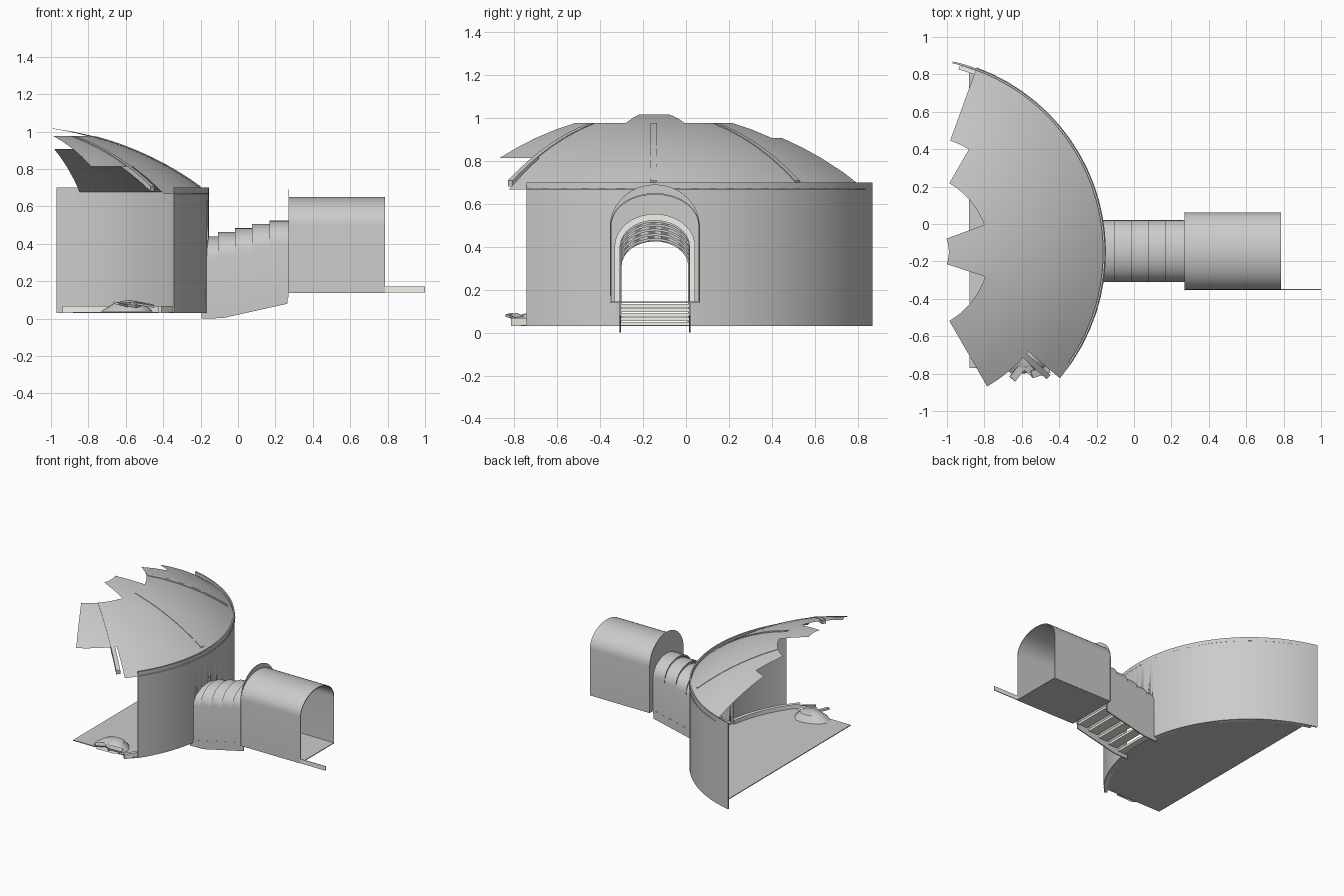
import bpy, bmesh, random
from math import sin, cos, pi, radians, sqrt
from mathutils import Vector

if "Cube" in bpy.data.objects:
    bpy.data.objects.remove(bpy.data.objects["Cube"])

CX, CY, R = -1.2, -0.15, 1.045      # axis and radius of the round hall
YC = -0.145                         # centre line of the passage

cream = bpy.data.materials.new("cream_trim")
cream.diffuse_color = (0.9, 0.9, 0.82, 1)
cream.use_nodes = True
cream.node_tree.nodes["Principled BSDF"].inputs["Base Color"].default_value = cream.diffuse_color


def mesh(name, verts, faces, mat=None, angle=35):
    bm = bmesh.new()
    vs = [bm.verts.new(v) for v in verts]
    for f in faces:
        bm.faces.new([vs[i] for i in f])
    bmesh.ops.recalc_face_normals(bm, faces=bm.faces)
    me = bpy.data.meshes.new(name)
    bm.to_mesh(me)
    bm.free()
    me.shade_smooth()
    me.set_sharp_from_angle(angle=radians(angle))
    ob = bpy.data.objects.new(name, me)
    bpy.context.collection.objects.link(ob)
    if mat:
        me.materials.append(mat)
    return ob


def prism(name, poly, place, a, b, mat=None):
    """Extrude a 2D polygon from a to b; place(u, v, w) maps to 3D."""
    n = len(poly)
    verts = [place(u, v, w) for w in (a, b) for u, v in poly]
    faces = [list(range(n))[::-1], list(range(n, 2 * n))]
    faces += [(i, (i + 1) % n, n + (i + 1) % n, n + i) for i in range(n)]
    return mesh(name, verts, faces, mat)


along_x = lambda u, v, w: (w, u, v)
along_y = lambda u, v, w: (u, w, v)
along_z = lambda u, v, w: (u, v, w)


def box(name, x0, x1, y0, y1, z0, z1, mat=None):
    return prism(name, [(x0, y0), (x1, y0), (x1, y1), (x0, y1)], along_z, z0, z1, mat)


def arch(hw, bottom, spring, top, n=16):
    pts = [(YC - hw, bottom)]
    pts += [(YC - hw * cos(pi * i / n), spring + (top - spring) * sin(pi * i / n)) for i in range(n + 1)]
    return pts + [(YC + hw, bottom)]


def arc(r, a0, a1, n):
    return [(CX + r * cos(radians(a0 + (a1 - a0) * i / n)),
             CY + r * sin(radians(a0 + (a1 - a0) * i / n))) for i in range(n + 1)]


def ring(name, r0, r1, a0, a1, z0, z1, mat=None):
    n = max(4, int((a1 - a0) / 2))
    return prism(name, arc(r1, a0, a1, n) + arc(r0, a0, a1, n)[::-1], along_z, z0, z1, mat)


# Hall wall with an arched doorway
wall = ring("hall_wall", R - 0.01, R, -34.6, 77.2, 0.03, 0.70)
cutter = prism("door_cutter", arch(0.155, 0.0, 0.31, 0.425), along_x, -0.4, 0.0)
cutter.hide_render = True
cutter.hide_viewport = True
cut = wall.modifiers.new("door", 'BOOLEAN')
cut.object = cutter
cut.operation = 'DIFFERENCE'
cut.solver = 'EXACT'

# Floor cut off by straight lines, and the inner skirting
prism("hall_floor", [(-0.88, -0.77)] + arc(R - 0.005, -36.5, 72.2, 50), along_z, 0.03, 0.036)
ring("skirting_front", 1.01, 1.034, -40, -9, 0.03, 0.068, cream)
ring("skirting_back", 1.01, 1.034, 9, 75, 0.03, 0.068, cream)

# Broken dome: sectors with different inner and outer radii
SR, APEX = 1.70, 1.03


def dome_z(r):
    return APEX - SR + sqrt(SR * SR - r * r)


levels = [0.21, 0.32, 0.425, 0.53, 0.635, 0.73, 0.83, 0.94, 1.05]
sectors = [(-60, -40, 0.425, 0.83), (-40, -18, 0.425, 1.05), (-18, 20, 0.21, 1.05),
           (20, 60, 0.425, 1.05), (60, 70, 0.635, 1.05)]
verts, faces, index = [], [], {}


def dome_vert(a, r):
    key = (round(a, 3), r)
    if key not in index:
        index[key] = len(verts)
        verts.append((CX + r * cos(radians(a)), CY + r * sin(radians(a)), dome_z(r)))
    return index[key]


for a0, a1, r0, r1 in sectors:
    n = max(2, round((a1 - a0) / 5))
    rows = [r for r in levels if r0 <= r <= r1]
    for i in range(n):
        b, c = a0 + (a1 - a0) * i / n, a0 + (a1 - a0) * (i + 1) / n
        for p, q in zip(rows, rows[1:]):
            faces.append([dome_vert(b, p), dome_vert(b, q), dome_vert(c, q), dome_vert(c, p)])
dome = mesh("broken_dome", verts, faces)
for p in dome.data.polygons:
    if p.normal.z < 0:
        dome.data.flip_normals()
        break

# Curved ribs under the dome
for k, a in enumerate((-42, 0, 42)):
    d = Vector((cos(radians(a)), sin(radians(a)), 0))
    t = Vector((-d.y, d.x, 0))
    rs = [0.43 + 0.57 * i / 12 for i in range(13)]
    poly = [(r, dome_z(r) + 0.003) for r in rs] + [(r, dome_z(r) - 0.025) for r in rs[::-1]]
    prism(f"dome_rib_{k + 1}", poly,
          lambda u, v, w: Vector((CX, CY, v)) + d * u + t * w, -0.015, 0.015)

# Fallen shell fragment and rubble on the floor
random.seed(4)
verts, faces = [(-0.58, -0.70, 0.1)], []
N = 12
for j, (rr, z) in enumerate(((0.08, 0.085), (0.15, 0.038))):
    for i in range(N):
        s = rr * (random.uniform(0.75, 1.05) if j else 1)
        verts.append((-0.58 + s * cos(2 * pi * i / N), -0.70 + 0.8 * s * sin(2 * pi * i / N), z))
for i in range(N):
    k = (i + 1) % N
    faces += [(0, 1 + i, 1 + k), (1 + i, 1 + N + i, 1 + N + k, 1 + k)]
mesh("rubble_mound", verts, faces)
for k, (x, y, rot) in enumerate(((-0.62, -0.79, 0.9), (-0.57, -0.77, -0.7), (-0.50, -0.79, 0.3))):
    chip = box(f"rubble_chip_{k + 1}", -0.05, 0.05, -0.02, 0.02, -0.006, 0.006)
    chip.location = (x, y, 0.075)
    chip.rotation_euler = (0.2, 0.15, rot)

# Stepped passage: nested arches with a tread in each
xs = [-0.185, -0.10, -0.01, 0.08, 0.175, 0.27]
tops = [0.44, 0.462, 0.485, 0.507, 0.525]
for i in range(5):
    b, s = 0.03 + 0.021 * i, 0.322 + 0.02 * i
    band = arch(0.165, b, s, tops[i], 14) + arch(0.158, b, s, tops[i] - 0.012, 14)[::-1]
    prism(f"passage_arch_{i + 1}", band, along_x, xs[i] - 0.006, xs[i + 1])
    box(f"stair_tread_{i + 1}", xs[i] + 0.004, xs[i + 1] - 0.012, YC - 0.16, YC + 0.16, b + 0.002, b + 0.02, cream)

# Stair side beams
side = [(-0.195, 0.0), (-0.08, 0.003), (0.265, 0.08), (0.265, 0.145), (-0.195, 0.045)]
for name, y in (("front", YC - 0.166), ("back", YC + 0.158)):
    prism(f"stair_beam_{name}", side, along_y, y, y + 0.008)

# Entry chamber: vaulted shell, floor, end plate and door frame
vault = arch(0.207, 0.14, 0.50, 0.65, 24) + arch(0.202, 0.14, 0.50, 0.643, 24)[::-1]
prism("chamber_vault", vault, along_x, 0.27, 0.785)
box("chamber_floor", 0.27, 0.785, YC - 0.207, YC + 0.207, 0.138, 0.144)
plate = arch(0.21, 0.14, 0.49, 0.69, 24) + arch(0.162, 0.14, 0.40, 0.522, 24)[::-1]
prism("chamber_end_plate", plate, along_x, 0.269, 0.272)
frame = arch(0.188, 0.14, 0.40, 0.553, 20) + arch(0.162, 0.14, 0.40, 0.522, 20)[::-1]
prism("door_frame", frame, along_x, 0.271, 0.285, cream)

# Thin rail in front of the chamber opening
box("outer_rail", 0.785, 1.0, YC - 0.208, YC - 0.202, 0.14, 0.173, cream)
